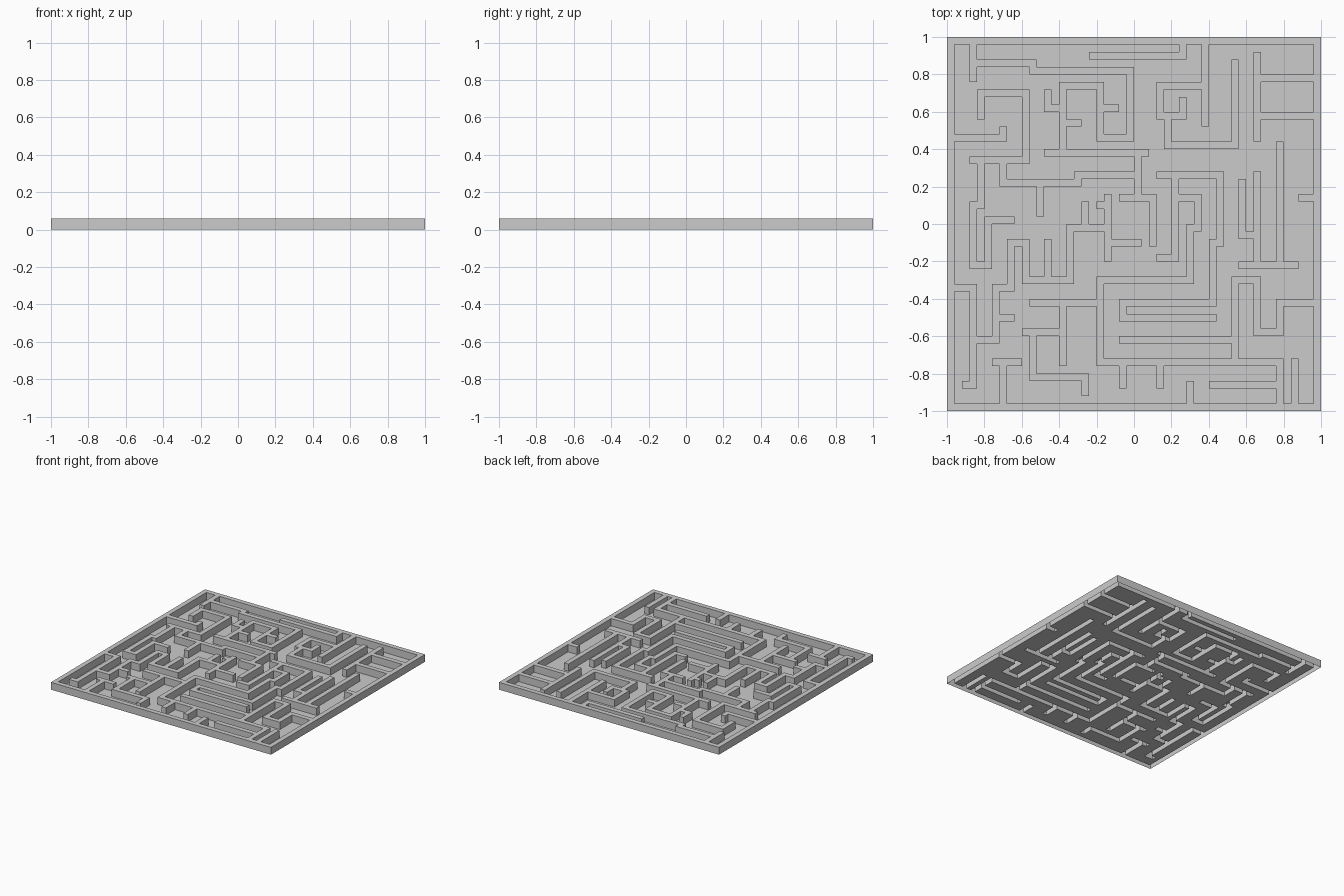
import bpy, bmesh, math

if "Cube" in bpy.data.objects:
    bpy.data.objects.remove(bpy.data.objects["Cube"])

N, C, H = 50, 0.04, 0.06      # cells per side, cell size, wall height
wall = set()                  # grid cells covered by wall


def run(x, y, stops, horizontal):
    """Walk a one-cell-wide wall; each stop is the next x or y, in turn."""
    wall.add((x, y))
    for s in stops:
        while (x if horizontal else y) != s:
            if horizontal:
                x += 1 if s > x else -1
            else:
                y += 1 if s > y else -1
            wall.add((x, y))
        horizontal = not horizontal


def h(x, y, *stops):
    run(x, y, stops, True)


def v(x, y, *stops):
    run(x, y, stops, False)


# Border
h(0, 0, 49, 49, 0, 0)

# Top left: spiral around the middle top and its stubs
v(3, 49, 44)
h(3, 46, 11, 45, 24, 36, 20, 43, 15, 34)
h(21, 40, 22)
h(15, 40, 13, 42)
h(16, 38, 17)
h(13, 34, 26)
v(25, 34, 28)
h(23, 28, 27, 22)

# Top right
v(31, 49, 47, 19)
v(34, 49, 38)
h(34, 43, 28, 39, 31, 41)
v(29, 39, 35, 38, 46)
v(41, 36, 47)
h(41, 44, 49)
h(41, 39, 49)
h(47, 28, 49)

# Left side
h(0, 36, 7, 37)
v(4, 39, 42, 10, 33, 3)
v(4, 33, 27, 3, 19, 5, 25, 8)
v(7, 33, 30, 17, 31, 24)
v(12, 30, 26)
h(0, 16, 3, 3, 2)
h(3, 9, 6, 16, 8, 22, 10, 17, 16, 24, 21)
h(6, 12, 8)
v(13, 17, 22)
v(18, 24, 27)

# Centre
v(21, 20, 28)
h(20, 27, 21)
h(21, 22, 25)
h(28, 31, 36, 22, 35, 14, 23, 12, 35)
v(30, 31, 20, 28)
h(30, 28, 33, 24, 32, 17, 20, 6, 44, 0)

# Bottom
h(20, 14, 11)
v(15, 14, 6)
h(15, 10, 10)
v(11, 10, 4, 18, 2)
for sx in (23, 28):
    v(sx, 6, 3)
v(32, 0, 3)
h(35, 3, 44)
v(46, 0, 6)
h(6, 6, 9)
v(7, 6, 0)

# Right side
h(49, 14, 44, 10, 41, 17, 38, 6)
h(23, 9, 38)
h(39, 19, 46)
v(44, 19, 35)
v(41, 19, 31)
h(41, 23, 39, 30)


def build(name, quads):
    """Make an object from quads given in grid units, merging flat areas."""
    bm = bmesh.new()
    for q in quads:
        bm.faces.new([bm.verts.new((x * C - 1, y * C - 1, z)) for x, y, z in q])
    bmesh.ops.remove_doubles(bm, verts=bm.verts[:], dist=0.001)
    bmesh.ops.dissolve_limit(bm, angle_limit=math.radians(1),
                             verts=bm.verts[:], edges=bm.edges[:])
    bmesh.ops.triangulate(bm, faces=bm.faces[:])
    me = bpy.data.meshes.new(name)
    bm.to_mesh(me)
    bm.free()
    ob = bpy.data.objects.new(name, me)
    bpy.context.collection.objects.link(ob)


def tile(x, y, z):
    return [(x, y, z), (x + 1, y, z), (x + 1, y + 1, z), (x, y + 1, z)]


# Walls: hollow underneath, so only tops and outward sides
quads = []
for x, y in sorted(wall):
    quads.append(tile(x, y, H))
    c = tile(x, y, 0)
    for k, (dx, dy) in enumerate(((0, -1), (1, 0), (0, 1), (-1, 0))):
        if (x + dx, y + dy) not in wall:
            (ax, ay, _), (bx, by, _) = c[k], c[(k + 1) % 4]
            quads.append([(ax, ay, 0), (bx, by, 0), (bx, by, H), (ax, ay, H)])
build("maze_walls", quads)

# Floor: fills the passages between the walls
build("maze_floor", [tile(x, y, 0) for x in range(N) for y in range(N)
                     if (x, y) not in wall])
